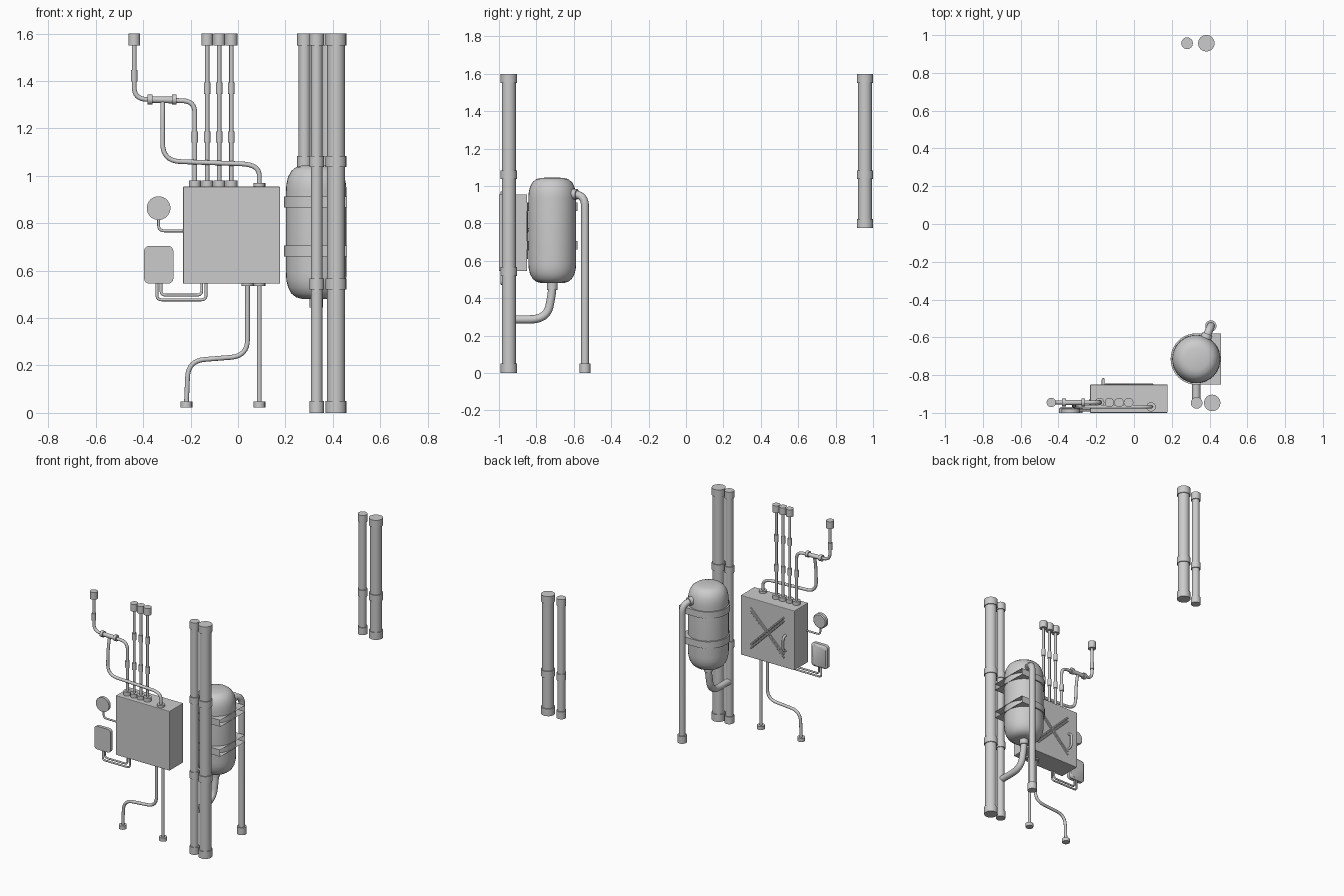
import bpy, bmesh, math
from mathutils import Vector

if "Cube" in bpy.data.objects:
    bpy.data.objects.remove(bpy.data.objects["Cube"])


def link(name, me):
    ob = bpy.data.objects.new(name, me)
    bpy.context.collection.objects.link(ob)
    return ob


def smooth(ob, angle=35):
    bpy.ops.object.select_all(action='DESELECT')
    ob.select_set(True)
    bpy.context.view_layer.objects.active = ob
    bpy.ops.object.shade_smooth_by_angle(angle=math.radians(angle))


# Round pipe along a path with filleted corners
def tube(name, pts, r, bend=0.04):
    p = [Vector(q) for q in pts]
    path = [p[0]]
    for a, b, c in zip(p, p[1:], p[2:]):
        s = b + (a - b).normalized() * min(bend, (a - b).length * 0.49)
        e = b + (c - b).normalized() * min(bend, (c - b).length * 0.49)
        for i in range(9):
            t = i / 8
            w = 2 * t * (1 - t) * 1.0
            path.append(s * (1 - t) ** 2 + b * w + e * t ** 2)
    path.append(p[-1])
    cu = bpy.data.curves.new(name, 'CURVE')
    cu.dimensions = '3D'
    cu.bevel_depth = r
    cu.bevel_resolution = 6
    cu.use_fill_caps = True
    sp = cu.splines.new('POLY')
    sp.points.add(len(path) - 1)
    for q, v in zip(sp.points, path):
        q.co = (*v, 1)
    ob = link(name, cu)
    bpy.ops.object.select_all(action='DESELECT')
    ob.select_set(True)
    bpy.context.view_layer.objects.active = ob
    bpy.ops.object.convert(target='MESH')
    smooth(bpy.context.object)


def collars(name, x, y, spans, r):
    for z0, z1 in spans:
        tube(name, [(x, y, z0), (x, y, z1)], r)


def box(name, lo, hi, bevel=0.0, seg=2, rot=0.0):
    bm = bmesh.new()
    bmesh.ops.create_cube(bm, size=1)
    lo, hi = Vector(lo), Vector(hi)
    bmesh.ops.scale(bm, vec=hi - lo, verts=bm.verts)
    if bevel:
        bmesh.ops.bevel(bm, geom=bm.edges[:], offset=bevel, segments=seg,
                        profile=0.5, affect='EDGES')
    me = bpy.data.meshes.new(name)
    bm.to_mesh(me)
    bm.free()
    ob = link(name, me)
    ob.location = (lo + hi) / 2
    ob.rotation_euler.y = rot
    return ob


# Prism from an x,z outline between y0 and y1, rim on the +y side bevelled
def plate(name, outline, y0, y1, inset):
    cx = sum(x for x, z in outline) / len(outline)
    cz = sum(z for x, z in outline) / len(outline)
    ext = max(x - cx for x, z in outline)
    k = 1 - inset / ext
    bm = bmesh.new()
    rings = [[bm.verts.new((cx + (x - cx) * s, y, cz + (z - cz) * s)) for x, z in outline]
             for y, s in ((y0, 1), (y1 - inset, 1), (y1, k))]
    n = len(outline)
    for a, b in zip(rings, rings[1:]):
        for i in range(n):
            bm.faces.new((a[i], a[(i + 1) % n], b[(i + 1) % n], b[i]))
    bm.faces.new(rings[0])
    bm.faces.new(rings[-1])
    bmesh.ops.recalc_face_normals(bm, faces=bm.faces)
    me = bpy.data.meshes.new(name)
    bm.to_mesh(me)
    bm.free()
    smooth(link(name, me))


# Large drain pipes: full height at the front, hanging short ones at the back
for x, y, z0, r in ((0.332, -0.947, 0, 0.025), (0.414, -0.947, 0, 0.038),
                    (0.281, 0.957, 0.775, 0.025), (0.383, 0.957, 0.775, 0.038)):
    tube("large_pipe", [(x, y, z0 + 0.002), (x, y, 1.598)], r)
    spans = [(z0, z0 + 0.05), (1.037, 1.083), (1.55, 1.6)]
    if z0 == 0:
        spans.append((0.52, 0.567))
    collars("large_pipe_collar", x, y, spans, r + 0.006)

# Tank, a lathed capsule
TX, TY, R = 0.33, -0.715, 0.128
half = [(0.0, 0.0), (0.06, 0.001), (0.085, 0.008), (0.105, 0.024), (0.119, 0.05), (0.126, 0.08), (R, 0.11)]
prof = [(r, 0.48 + z) for r, z in half] + [(r, 1.045 - z) for r, z in reversed(half)]
bm = bmesh.new()
vs = [bm.verts.new((r, 0, z)) for r, z in prof]
es = [bm.edges.new(p) for p in zip(vs, vs[1:])]
bmesh.ops.spin(bm, geom=vs + es, cent=(0, 0, 0), axis=(0, 0, 1), angle=2 * math.pi, steps=32)
bmesh.ops.remove_doubles(bm, verts=bm.verts, dist=0.0005)
bmesh.ops.recalc_face_normals(bm, faces=bm.faces)
me = bpy.data.meshes.new("tank")
bm.to_mesh(me)
bm.free()
tank = link("tank", me)
tank.location = (TX, TY, 0)
smooth(tank, 50)

# Tank brackets: hollow D-shaped straps open on the +x side
for z0, z1 in ((0.66, 0.707), (0.867, 0.912)):
    rb = 0.136
    out = [(0.46, TY - rb)]
    out += [(TX - rb * math.sin(math.pi * i / 20), TY - rb * math.cos(math.pi * i / 20)) for i in range(21)]
    out.append((0.46, TY + rb))
    bm = bmesh.new()
    lo = [bm.verts.new((x, y, z0)) for x, y in out]
    hi = [bm.verts.new((x, y, z1)) for x, y in out]
    for i in range(len(out) - 1):
        bm.faces.new((lo[i + 1], lo[i], hi[i], hi[i + 1]))
    bm.faces.new(lo)
    bm.faces.new(list(reversed(hi)))
    me = bpy.data.meshes.new("tank_bracket")
    bm.to_mesh(me)
    bm.free()
    smooth(link("tank_bracket", me))

# Tank inlet and outlet pipes
tube("tank_lower_pipe", [(TX, TY, 0.49), (TX, TY, 0.43), (TX, -0.745, 0.287), (TX, -0.945, 0.287)], 0.022, 0.09)
collars("tank_lower_collar", TX, TY, [(0.445, 0.49)], 0.029)
tube("tank_side_pipe", [(0.365, -0.64, 0.96), (0.407, -0.54, 0.95), (0.407, -0.54, 0.003)], 0.021, 0.06)
tube("tank_side_collar", [(0.365, -0.64, 0.96), (0.389, -0.583, 0.955)], 0.028)
collars("tank_side_foot", 0.407, -0.54, [(0, 0.05)], 0.03)

# Electrical cabinet with a raised cross and handle on the door
box("cabinet", (-0.232, -1, 0.545), (0.178, -0.85, 0.955), 0.004)
for s in (-1, 1):
    for d in (-0.012, 0.012):
        box("door_rib", (-0.207, -0.852, 0.744 + d), (0.153, -0.845, 0.756 + d), 0.003, 1, s * math.pi / 4)
tube("door_handle", [(-0.163, -0.855, 0.66), (-0.163, -0.824, 0.67), (-0.163, -0.824, 0.76),
                     (-0.163, -0.855, 0.77)], 0.008, 0.02)

# Conduits rising from the cabinet
Y = -0.945
for i, x in enumerate((-0.182, -0.13, -0.079, -0.028)):
    collars("conduit_base", x, Y, [(0.95, 0.98)], 0.025)
    collars("conduit_joint", x, Y, [(1.14, 1.187)], 0.014)
    if i:
        tube("conduit", [(x, Y, 0.95), (x, Y, 1.59)], 0.009)
        collars("conduit_joint", x, Y, [(1.345, 1.393)], 0.014)
        collars("conduit_cap", x, Y, [(1.55, 1.6)], 0.025)

# Stepped conduit with tee joint and branch
tube("stepped_conduit", [(-0.182, Y, 0.95), (-0.182, Y, 1.315), (-0.438, Y, 1.325), (-0.438, Y, 1.59)], 0.01, 0.05)
collars("conduit_joint", -0.438, Y, [(1.398, 1.447)], 0.014)
collars("conduit_cap", -0.438, Y, [(1.55, 1.6)], 0.025)
tube("tee_body", [(-0.375, Y, 1.322), (-0.265, Y, 1.32)], 0.014)
for x in (-0.371, -0.269):
    tube("tee_flange", [(x - 0.01, Y, 1.322), (x + 0.01, Y, 1.322)], 0.021)
tube("branch_conduit", [(-0.318, Y, 1.32), (-0.318, -0.962, 1.24), (-0.318, -0.968, 1.063),
                        (0.09, -0.968, 1.048), (0.09, -0.968, 0.95)], 0.01, 0.075)
collars("conduit_base", 0.09, -0.968, [(0.95, 0.97)], 0.025)

# Conduits below the cabinet
tube("lower_bent_conduit", [(0.04, Y, 0.55), (0.04, Y, 0.24), (-0.21, Y, 0.22), (-0.218, Y, 0.03)], 0.01, 0.07)
tube("lower_straight_conduit", [(0.09, Y, 0.55), (0.09, Y, 0.03)], 0.01)
for x in (-0.218, 0.09):
    collars("lower_foot", x, Y, [(0.023, 0.048)], 0.025)
for x in (0.04, 0.09):
    collars("lower_base", x, Y, [(0.535, 0.55)], 0.025)

# Round gauge and rounded meter box on the wall
circle = [(-0.335 + 0.05 * math.cos(math.tau * i / 32), 0.864 + 0.05 * math.sin(math.tau * i / 32)) for i in range(32)]
plate("gauge", circle, -1, -0.974, 0.006)
rounded = []
for k, (x, z) in enumerate(((-0.295, 0.683), (-0.374, 0.683), (-0.374, 0.567), (-0.295, 0.567))):
    for i in range(7):
        a = math.pi / 2 * (k + i / 6)
        rounded.append((x + 0.022 * math.cos(a), z + 0.022 * math.sin(a)))
plate("meter_box", rounded, -1, -0.968, 0.009)
tube("gauge_pipe", [(-0.335, -0.986, 0.82), (-0.335, -0.986, 0.768), (-0.22, -0.986, 0.768)], 0.006, 0.025)
for x0, x1, z in ((-0.342, -0.135, 0.477), (-0.325, -0.153, 0.497)):
    tube("meter_pipe", [(x0, -0.986, 0.555), (x0, -0.986, z), (x1, -0.986, z), (x1, -0.986, 0.555)], 0.006, 0.02)
